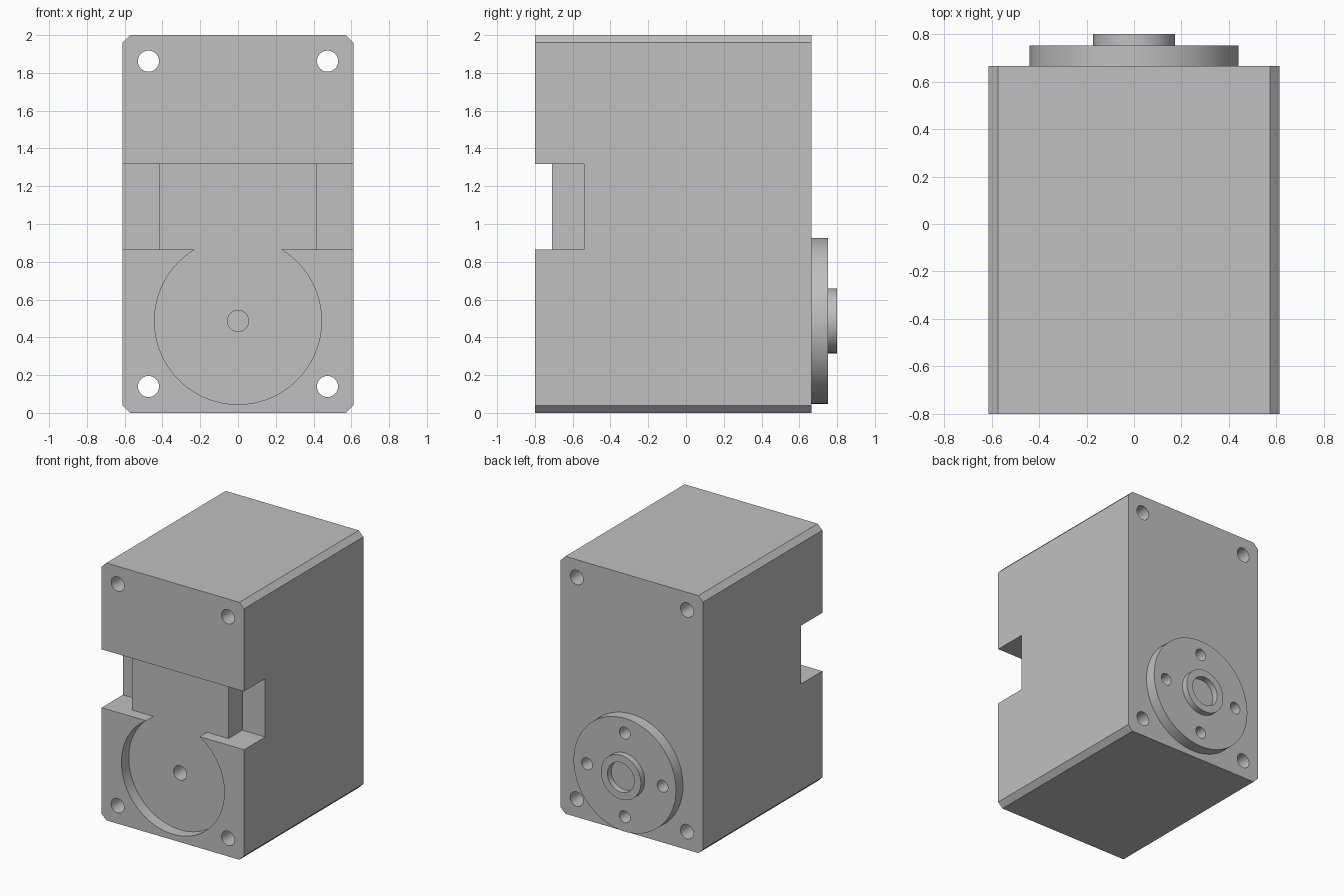
import bpy, math
from mathutils import Matrix

cube = bpy.data.objects.get("Cube")
if cube:
    bpy.data.objects.remove(cube, do_unlink=True)

grey = bpy.data.materials.new("plain grey")
colour = (0.53, 0.53, 0.53, 1)
grey.diffuse_color = colour
grey.use_nodes = True
grey.node_tree.nodes["Principled BSDF"].inputs["Base Color"].default_value = colour

FRONT, BACK = -0.8, 0.665
AXIS_Z = 0.487        # height of the output shaft
POCKET = -0.71        # floor of the front recess


def box(name, x0, x1, y0, y1, z0, z1):
    bpy.ops.mesh.primitive_cube_add(size=1)
    ob = bpy.context.object
    ob.name = name
    ob.data.transform(Matrix.Translation(((x0 + x1) / 2, (y0 + y1) / 2, (z0 + z1) / 2))
                      @ Matrix.Diagonal((x1 - x0, y1 - y0, z1 - z0, 1)))
    ob.data.materials.append(grey)
    return ob


def disc(name, x, z, radius, y0, y1, sides=32):
    bpy.ops.mesh.primitive_cylinder_add(vertices=sides, radius=radius, depth=y1 - y0)
    ob = bpy.context.object
    ob.name = name
    ob.data.transform(Matrix.Translation((x, (y0 + y1) / 2, z))
                      @ Matrix.Rotation(math.pi / 2, 4, 'X'))
    ob.data.materials.append(grey)
    return ob


def apply(ob, mod):
    bpy.ops.object.select_all(action='DESELECT')
    bpy.context.view_layer.objects.active = ob
    ob.select_set(True)
    bpy.ops.object.modifier_apply(modifier=mod.name)


def cut(ob, cutter):
    cutter.hide_render = True
    mod = ob.modifiers.new("cut", 'BOOLEAN')
    mod.operation = 'DIFFERENCE'
    mod.solver = 'EXACT'
    mod.object = cutter
    apply(ob, mod)
    bpy.data.objects.remove(cutter, do_unlink=True)


def smooth(ob):
    bpy.ops.object.select_all(action='DESELECT')
    bpy.context.view_layer.objects.active = ob
    ob.select_set(True)
    bpy.ops.object.shade_smooth_by_angle(angle=math.radians(30))


# Housing: octagonal outline chamfered along the four long edges
housing = box("housing", -0.612, 0.612, FRONT, BACK, 0, 2)
weights = housing.data.attributes.new("bevel_weight_edge", 'FLOAT', 'EDGE')
for edge in housing.data.edges:
    a, b = (housing.data.vertices[i].co for i in edge.vertices)
    weights.data[edge.index].value = 1.0 if abs(a.y - b.y) > 0.1 else 0.0
bevel = housing.modifiers.new("chamfer", 'BEVEL')
bevel.limit_method = 'WEIGHT'
bevel.width = 0.04
bevel.segments = 1
apply(housing, bevel)

# Cross slot in the front, deeper at both sides
cut(housing, box("slot", -1, 1, -1, POCKET, 0.865, 1.318))
for side in (-1, 1):
    x0, x1 = sorted((side * 0.415, side))
    cut(housing, box("side_slot", x0, x1, -1, -0.54, 0.865, 1.318))

# Round front recess and blind shaft hole
cut(housing, disc("recess", 0, AXIS_Z, 0.442, -1, POCKET, 96))
cut(housing, disc("shaft_hole", 0, AXIS_Z, 0.056, -1, -0.4))

# Four corner holes right through
for x in (-0.474, 0.474):
    for z in (0.14, 1.862):
        cut(housing, disc("corner_hole", x, z, 0.056, -1, 1))

# Rear flange with four blind screw holes that reach into the housing
flange = disc("rear_flange", 0, AXIS_Z, 0.44, BACK, 0.752, 96)
for k in range(4):
    angle = k * math.pi / 2
    x, z = 0.325 * math.cos(angle), AXIS_Z + 0.325 * math.sin(angle)
    for part in (flange, housing):
        cut(part, disc("screw_hole", x, z, 0.046, 0.5, 1))

# Hollow collar around the shaft
collar = disc("rear_collar", 0, AXIS_Z, 0.172, 0.752, 0.8, 64)
cut(collar, disc("collar_bore", 0, AXIS_Z, 0.115, 0.6, 1, 64))

for part in (housing, flange, collar):
    smooth(part)
